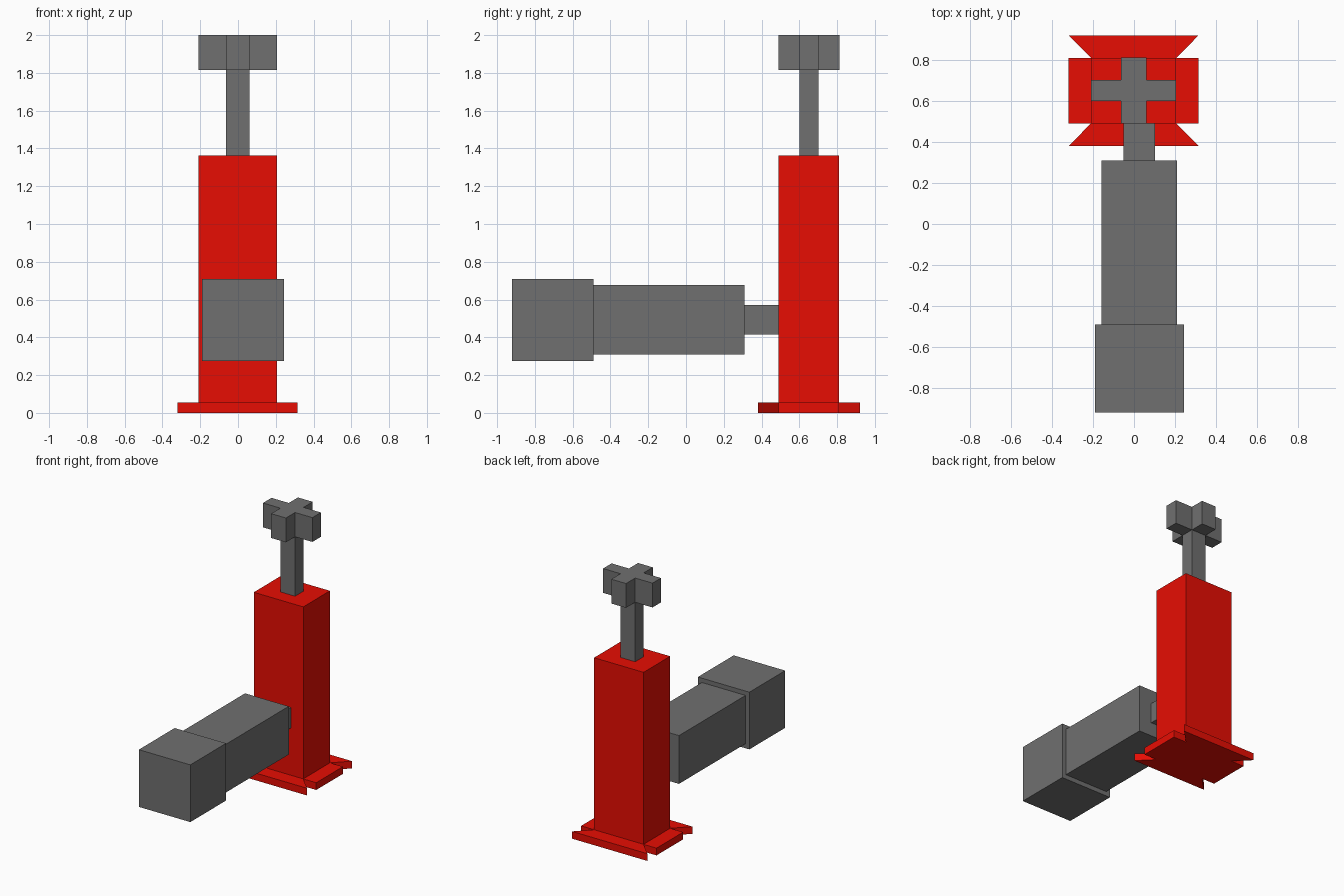
import bpy, bmesh
from mathutils import Vector

if "Cube" in bpy.data.objects:
    bpy.data.objects.remove(bpy.data.objects["Cube"])

CX = -0.002   # shared x centre of column, stem and foot


def material(name, color):
    m = bpy.data.materials.new(name)
    m.diffuse_color = color
    m.use_nodes = True
    m.node_tree.nodes["Principled BSDF"].inputs["Base Color"].default_value = m.diffuse_color
    return m


def loft(rings):
    """Bridge successive 4-point rings; return bmesh and side faces per step."""
    bm = bmesh.new()
    loops = [[bm.verts.new(p) for p in r] for r in rings]
    steps = []
    for a, b in zip(loops, loops[1:]):
        steps.append([bm.faces.new((a[i], a[(i + 1) % 4], b[(i + 1) % 4], b[i]))
                      for i in range(4)])
    bm.faces.new(loops[0])
    bm.faces.new(loops[-1])
    bm.normal_update()
    return bm, steps


def rect_z(x0, x1, y0, y1, z):
    return [(x0, y0, z), (x1, y0, z), (x1, y1, z), (x0, y1, z)]


def rect_y(x0, x1, z0, z1, y):
    return [(x0, y, z0), (x1, y, z0), (x1, y, z1), (x0, y, z1)]


def push_sides(bm, faces, dx, dy, flare=1.0):
    """Extrude each side outwards; flare widens the front and back ones."""
    new = bmesh.ops.extrude_discrete_faces(bm, faces=faces)["faces"]
    for f in new:
        c = f.calc_center_median()
        along_x = abs(c.x - CX) > 0.03
        sign = 1 if (c.x > CX if along_x else c.y > 0.65) else -1
        move = Vector((sign * dx, 0, 0)) if along_x else Vector((0, sign * dy, 0))
        for v in f.verts:
            v.co += move
            if not along_x:
                v.co.x = CX + (v.co.x - CX) * flare


def finish(name, bm, mat):
    bmesh.ops.recalc_face_normals(bm, faces=bm.faces[:])
    me = bpy.data.meshes.new(name)
    bm.to_mesh(me)
    bm.free()
    ob = bpy.data.objects.new(name, me)
    bpy.context.collection.objects.link(ob)
    me.materials.append(mat)
    return ob


red = material("red", (0.8, 0.004, 0.001, 1))
dark_grey = material("dark_grey", (0.16, 0.16, 0.16, 1))

# Red column with a notched foot plate pushed out of its lowest band
bm, steps = loft([rect_z(-0.21, 0.206, 0.49, 0.81, z) for z in (0, 0.055, 1.363)])
push_sides(bm, steps[0], 0.109, 0.11, 1.525)
finish("column", bm, red)

# Grey stem with a cross-shaped handle pushed out of its top band
bm, steps = loft([rect_z(-0.064, 0.06, 0.6, 0.702, z) for z in (1.363, 1.815, 2.0)])
push_sides(bm, steps[1], 0.146, 0.11)
finish("cross_handle", bm, dark_grey)

# Grey side arm: head block, body, narrow connector
head = (-0.19, 0.243, 0.275, 0.71)
body = (-0.158, 0.21, 0.31, 0.677)
neck = (-0.05, 0.103, 0.415, 0.57)
bm, _ = loft([rect_y(*s, y) for s, y in (
    (head, -0.92), (head, -0.49), (body, -0.49), (body, 0.31), (neck, 0.31), (neck, 0.49))])
finish("side_arm", bm, dark_grey)
